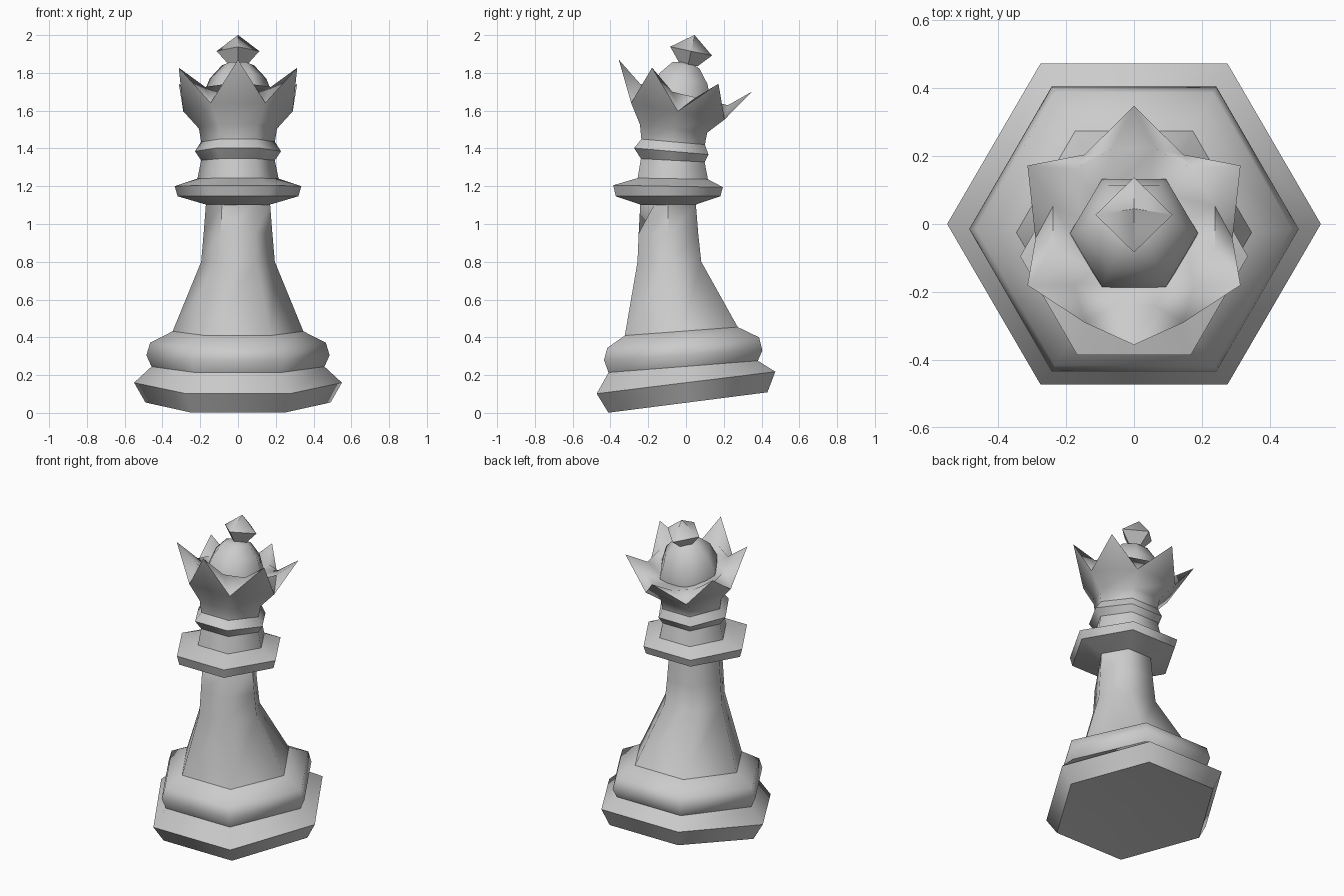
import bpy, bmesh
from math import sin, cos, radians, tau
from mathutils import Vector

if "Cube" in bpy.data.objects:
    bpy.data.objects.remove(bpy.data.objects["Cube"], do_unlink=True)

stone = bpy.data.materials.new("grey_stone")
stone.use_nodes = True
GREY = (0.6, 0.6, 0.6, 1)
stone.diffuse_color = GREY
stone.node_tree.nodes["Principled BSDF"].inputs["Base Color"].default_value = GREY


def ring(bm, radius, y, z, tilt, sides=6, turn=0):
    """Regular polygon centred at (0, y, z), tipped about the x axis."""
    t = radians(tilt)
    out = []
    for i in range(sides):
        a = tau * i / sides + radians(turn)
        d = radius * sin(a)
        out.append(bm.verts.new((radius * cos(a), y + d * cos(t), z + d * sin(t))))
    return out


def bridge(bm, low, high):
    n = len(low)
    for i in range(n):
        j = (i + 1) % n
        bm.faces.new((low[i], low[j], high[j], high[i]))


def fan(bm, loop, rise=0):
    centre = sum((v.co for v in loop), Vector()) / len(loop)
    mid = bm.verts.new(centre + Vector((0, 0, rise)))
    for i, v in enumerate(loop):
        bm.faces.new((v, loop[(i + 1) % len(loop)], mid))


def sharpen(bm, loop):
    for i, v in enumerate(loop):
        edge = bm.edges.get((v, loop[(i + 1) % len(loop)]))
        edge.smooth = False


def finish(bm, name):
    bmesh.ops.recalc_face_normals(bm, faces=bm.faces)
    mesh = bpy.data.meshes.new(name)
    bm.to_mesh(mesh)
    bm.free()
    mesh.materials.append(stone)
    obj = bpy.data.objects.new(name, mesh)
    bpy.context.collection.objects.link(obj)
    bpy.ops.object.select_all(action="DESELECT")
    obj.select_set(True)
    bpy.context.view_layer.objects.active = obj
    bpy.ops.object.shade_smooth_by_angle(angle=radians(65), keep_sharp_edges=True)


def stack(name, profile, sides=6, bottom=False, top=False, rise=0, crisp=False):
    """Loft of (radius, y, z, tilt) rings, capped only where it shows."""
    bm = bmesh.new()
    rings = [ring(bm, *p, sides) for p in profile]
    for low, high in zip(rings, rings[1:]):
        bridge(bm, low, high)
    if bottom:
        fan(bm, rings[0], rise)
    if top:
        fan(bm, rings[-1])
    if crisp:
        for loop in rings:
            sharpen(bm, loop)
    finish(bm, name)


# Foot with a slightly hollow underside, and rounded moulding, leaning forward
stack("foot", [(.49, .01, .055, 7.3), (.55, 0, .16, 7), (.458, -.015, .245, 4.5)],
      bottom=True, rise=.04, crisp=True)
stack("base_moulding", [(.458, -.015, .245, 4.5), (.485, -.015, .305, 3.5),
                        (.465, -.015, .372, 4), (.346, -.025, .432, 4.3)])

# Stem, with a pinched front corner below the collar
bm = bmesh.new()
stem = [ring(bm, *p) for p in [(.346, -.025, .432, 4.3), (.195, -.088, .8, 0),
                               (.182, -.093, .95, 0), (.17, -.095, 1.105, 0)]]
stem[3][5].co.y += .075
for low, high in zip(stem, stem[1:]):
    bridge(bm, low, high)
finish(bm, "stem")

# Collar, neck and neck ring
stack("collar", [(.16, -.095, 1.1, 0), (.32, -.095, 1.147, 0),
                 (.335, -.095, 1.2, -1), (.215, -.07, 1.24, -1)],
      bottom=True, crisp=True)
stack("neck", [(.215, -.07, 1.24, -1), (.195, -.07, 1.337, -3)])
stack("neck_ring", [(.195, -.07, 1.337, -3), (.228, -.078, 1.385, -5),
                    (.195, -.068, 1.435, -5)], crisp=True)

# Crown: flared wall, six solid points, sills sloping out between them
bm = bmesh.new()
foot = ring(bm, .195, -.068, 1.435, -5)
waist = ring(bm, .207, -.066, 1.505, -7)
rim = ring(bm, .29, -.043, 1.597, -10)
inner = ring(bm, .247, -.01, 1.685, -13.6, sides=12, turn=15)
floor = ring(bm, .16, -.026, 1.65, -13.6, sides=12, turn=15)
tips = ring(bm, .362, -.004, 1.785, -13.6, turn=30)
bridge(bm, foot, waist)
bridge(bm, waist, rim)
bridge(bm, inner, floor)
for i, tip in enumerate(tips):
    j = (i + 1) % 6
    a, b = inner[2 * i], inner[2 * i + 1]
    bm.faces.new((rim[i], rim[j], tip))
    bm.faces.new((b, a, tip))
    bm.faces.new((a, rim[i], tip))
    bm.faces.new((rim[j], b, tip))
    bm.faces.new((rim[i], a, inner[2 * i - 1]))
finish(bm, "crown")

# Dome inside the crown, and the pointed finial
stack("dome", [(.19, -.03, 1.64, -13.6), (.188, -.026, 1.675, -13.6),
               (.15, -.012, 1.77, -13.6), (.085, 0, 1.84, -13.6),
               (.03, .008, 1.853, -13.6)], top=True)
stack("finial", [(.05, .012, 1.845, -12), (.113, .027, 1.915, -12),
                 (.001, .045, 2.0, -12)], sides=4, bottom=True, top=True, crisp=True)
